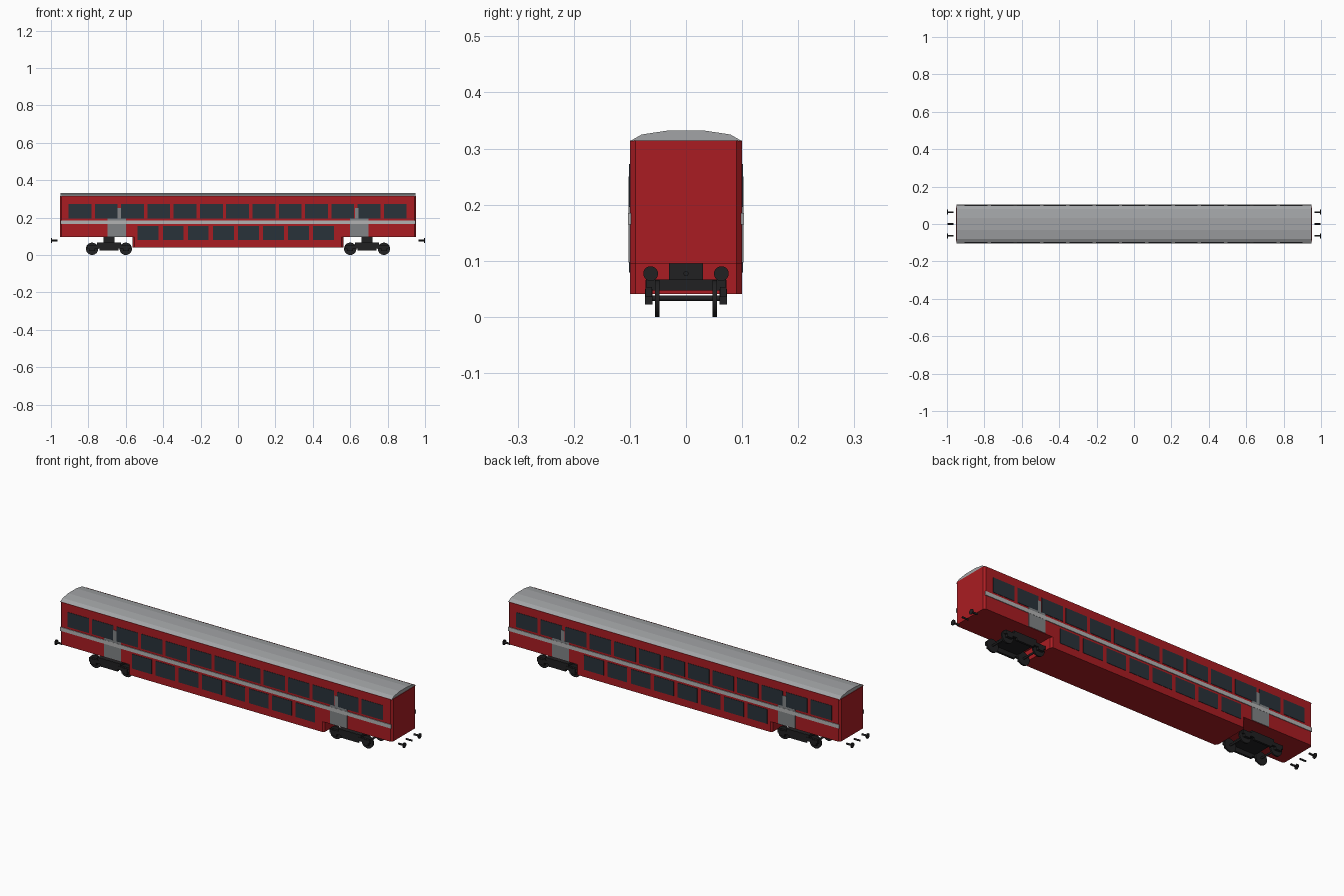
import bpy, bmesh, math

if "Cube" in bpy.data.objects:
    bpy.data.objects.remove(bpy.data.objects["Cube"])

def material(name, rgb):
    m = bpy.data.materials.new(name)
    m.diffuse_color = (*rgb, 1)
    m.use_nodes = True
    m.node_tree.nodes["Principled BSDF"].inputs["Base Color"].default_value = m.diffuse_color
    return m

RED = material("red_paint", (0.40, 0.012, 0.016))
GLASS = material("dark_glass", (0.022, 0.032, 0.042))
BLACK = material("black_metal", (0.015, 0.015, 0.016))
ROOF = material("roof_grey", (0.36, 0.37, 0.38))
TRIM = material("trim_grey", (0.45, 0.45, 0.45))
DOOR = material("door_grey", (0.22, 0.23, 0.24))

def finish(name, bm, mat):
    bmesh.ops.recalc_face_normals(bm, faces=bm.faces)
    me = bpy.data.meshes.new(name)
    bm.to_mesh(me)
    bm.free()
    me.materials.append(mat)
    ob = bpy.data.objects.new(name, me)
    bpy.context.collection.objects.link(ob)
    return ob

def prism(name, outline, axis, a, b, mat):
    """Extrude a 2D outline from a to b along x or z."""
    bm = bmesh.new()
    place = (lambda p: (a, *p)) if axis == "x" else (lambda p: (*p, a))
    face = bm.faces.new([bm.verts.new(place(p)) for p in outline])
    ext = bmesh.ops.extrude_face_region(bm, geom=[face])
    vec = (b - a, 0, 0) if axis == "x" else (0, 0, b - a)
    bmesh.ops.translate(bm, vec=vec, verts=[v for v in ext["geom"] if isinstance(v, bmesh.types.BMVert)])
    return finish(name, bm, mat)

def box(name, x, y, z, mat):
    outline = [(x[0], y[0]), (x[1], y[0]), (x[1], y[1]), (x[0], y[1])]
    return prism(name, outline, "z", z[0], z[1], mat)

def cylinder(name, centre, r, length, axis, mat, sides=20):
    bpy.ops.mesh.primitive_cylinder_add(
        vertices=sides, radius=r, depth=length, location=centre,
        rotation=(0, math.pi / 2, 0) if axis == "x" else (math.pi / 2, 0, 0))
    ob = bpy.context.object
    ob.name = name
    ob.data.materials.append(mat)
    bpy.ops.object.shade_smooth_by_angle(angle=math.radians(35))
    return ob

def chamfered(hx, hy, c):
    """Plan outline with cut corners."""
    return [(-hx + c, -hy), (hx - c, -hy), (hx, -hy + c), (hx, hy - c),
            (hx - c, hy), (-hx + c, hy), (-hx, hy - c), (-hx, -hy + c)]

# Body shell, dropped lower deck and faceted roof
prism("upper_body", chamfered(0.953, 0.1, 0.01), "z", 0.095, 0.314, RED)
prism("lower_deck", chamfered(0.563, 0.1, 0.01), "z", 0.041, 0.0955, RED)
arch = [(-0.1, 0.313), (-0.079, 0.325), (-0.033, 0.332)]
prism("roof", arch + [(-y, z) for y, z in reversed(arch)], "x", -0.95, 0.95, ROOF)

# Side fittings, mirrored front and back
for s, side in ((-1, "front"), (1, "back")):
    def plate(name, x, z, out, mat):
        ys = sorted((s * 0.098, s * (0.1 + out)))
        box(f"{side}_{name}", x, ys, z, mat)

    for i in range(13):
        c = -0.845 + i * 0.1405
        plate(f"upper_window_{i + 1}", (c - 0.061, c + 0.061), (0.196, 0.272), 0.0018, GLASS)
    for i in range(8):
        c = -0.48 + i * 0.1338
        plate(f"lower_window_{i + 1}", (c - 0.056, c + 0.056), (0.079, 0.154), 0.0018, GLASS)
    plate("stripe", (-0.948, 0.948), (0.165, 0.185), 0.003, TRIM)
    for e in (-1, 1):
        end = "left" if e < 0 else "right"
        plate(f"{end}_door", sorted((e * 0.6, e * 0.697)), (0.097, 0.196), 0.0022, DOOR)
        plate(f"{end}_door_post", sorted((e * 0.626, e * 0.644)), (0.19, 0.25), 0.0026, DOOR)

# Bogies, buffers and couplers at each end
for e, end in ((-1, "left"), (1, "right")):
    cx = e * 0.69
    box(f"{end}_bolster", (cx - 0.065, cx + 0.065), (-0.071, 0.071), (0.047, 0.067), BLACK)
    box(f"{end}_pivot", (cx - 0.03, cx + 0.03), (-0.03, 0.03), (0.066, 0.096), BLACK)
    for s in (-1, 1):
        ys = sorted((s * 0.061, s * 0.072))
        box(f"{end}_bogie_frame", (cx - 0.115, cx + 0.115), ys, (0.035, 0.053), BLACK)
        box(f"{end}_spring_box", (cx - 0.05, cx + 0.05), ys, (0.024, 0.066), BLACK)
    for k in (-0.09, 0.09):
        cylinder(f"{end}_axle", (cx + k, 0, 0.033), 0.005, 0.13, "y", BLACK, 12)
        for s in (-1, 1):
            cylinder(f"{end}_wheel", (cx + k, s * 0.0515, 0.033), 0.033, 0.008, "y", BLACK, 24)
            ys = sorted((s * 0.06, s * 0.073))
            box(f"{end}_axle_box", (cx + k - 0.016, cx + k + 0.016), ys, (0.022, 0.05), BLACK)
    for y in (-0.063, 0.063):
        cylinder(f"{end}_buffer_shaft", (e * 0.98, y, 0.077), 0.005, 0.032, "x", BLACK, 12)
        cylinder(f"{end}_buffer_head", (e * 0.9975, y, 0.077), 0.0132, 0.005, "x", BLACK)
    cylinder(f"{end}_coupler", (e * 0.981, 0, 0.077), 0.0045, 0.034, "x", BLACK, 12)
